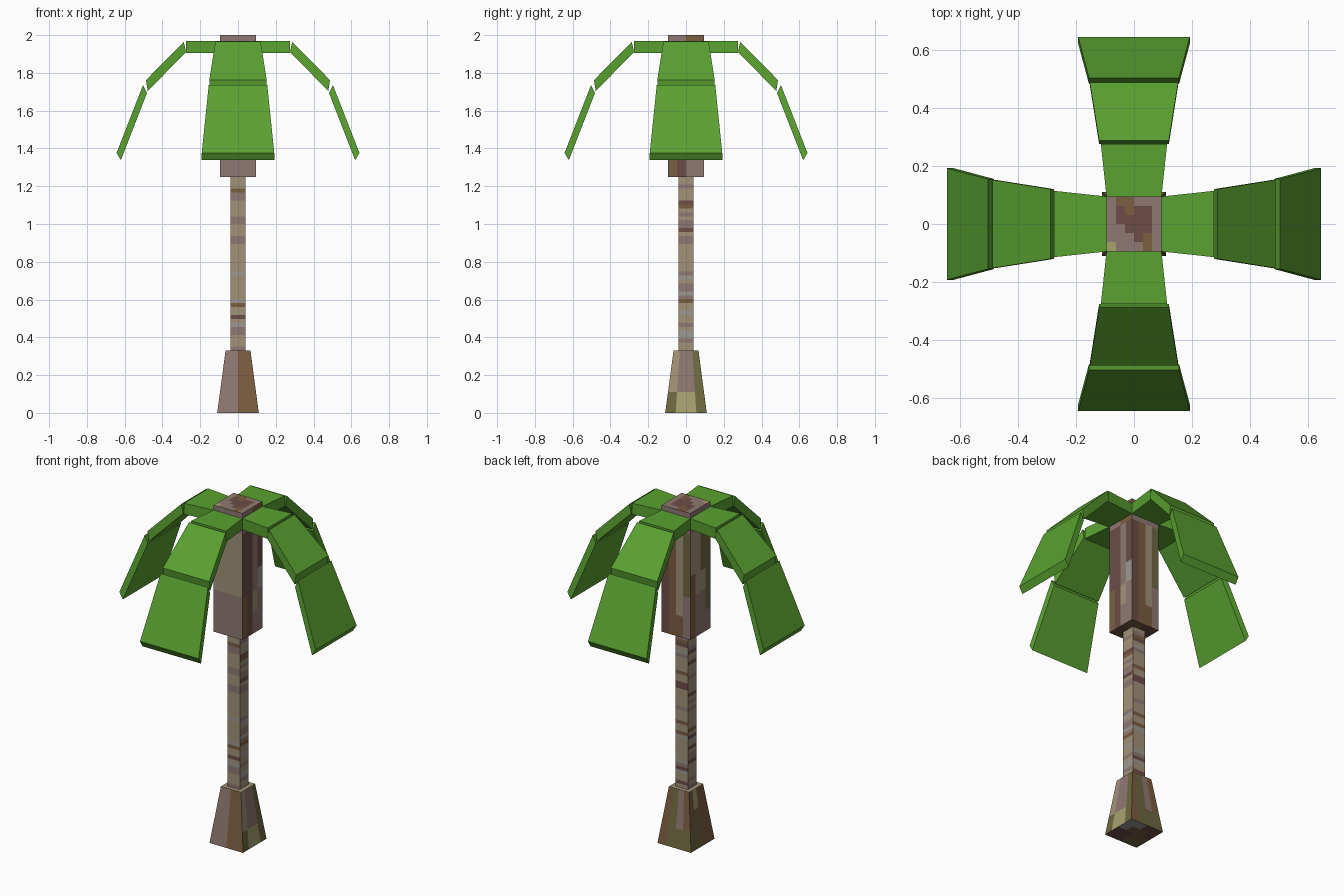
import bpy, bmesh, random
from math import pi
from mathutils import Matrix, Vector

if "Cube" in bpy.data.objects:
    bpy.data.objects.remove(bpy.data.objects["Cube"])

random.seed(4)


def srgb(r, g, b):
    return [((c / 255 + 0.055) / 1.055) ** 2.4 for c in (r, g, b)] + [1.0]


# Flat colours, keyed by one letter for the bark patterns
PALETTE = {
    "m": ("bark mauve", srgb(144, 121, 115)),
    "t": ("bark tan", srgb(162, 146, 121)),
    "b": ("bark brown", srgb(124, 93, 64)),
    "r": ("bark maroon", srgb(108, 77, 71)),
    "o": ("bark olive", srgb(110, 104, 64)),
    "k": ("bark khaki", srgb(168, 161, 111)),
    "g": ("bark grey", srgb(158, 152, 146)),
}
BARK = []
for label, colour in PALETTE.values():
    mat = bpy.data.materials.new(label)
    mat.diffuse_color = colour
    mat.use_nodes = True
    mat.node_tree.nodes["Principled BSDF"].inputs["Base Color"].default_value = mat.diffuse_color
    BARK.append(mat)
LEAF = bpy.data.materials.new("leaf green")
LEAF.diffuse_color = srgb(90, 162, 49)
LEAF.use_nodes = True
LEAF.node_tree.nodes["Principled BSDF"].inputs["Base Color"].default_value = LEAF.diffuse_color
KEYS = list(PALETTE)


def finish(bm, name, mats):
    bmesh.ops.remove_doubles(bm, verts=bm.verts, dist=1e-5)
    bmesh.ops.recalc_face_normals(bm, faces=bm.faces)
    mesh = bpy.data.meshes.new(name)
    bm.to_mesh(mesh)
    bm.free()
    for mat in mats:
        mesh.materials.append(mat)
    ob = bpy.data.objects.new(name, mesh)
    bpy.context.collection.objects.link(ob)
    return ob


def patch(bm, rows, point):
    """Grid of coloured cells; rows are letter strings listed top to bottom."""
    n, m = len(rows), len(rows[0])
    grid = [[bm.verts.new(point(i / m, 1 - j / n)) for i in range(m + 1)]
            for j in range(n + 1)]
    for j, row in enumerate(rows):
        for i, key in enumerate(row):
            f = bm.faces.new((grid[j][i], grid[j + 1][i],
                              grid[j + 1][i + 1], grid[j][i + 1]))
            f.material_index = KEYS.index(key)


def column(name, w0, w1, z0, z1, sides, top, bottom):
    """Square tapered post; sides run front, right, back, left."""
    bm = bmesh.new()
    for k, rows in enumerate(sides):
        turn = Matrix.Rotation(k * pi / 2, 3, "Z")

        def wall(u, v):
            w = w0 + (w1 - w0) * v
            return turn @ Vector(((2 * u - 1) * w, -w, z0 + (z1 - z0) * v))
        patch(bm, rows, wall)
    for rows, w, z in ((top, w1, z1), (bottom, w0, z0)):
        patch(bm, rows, lambda u, v: Vector(((2 * u - 1) * w, (2 * v - 1) * w, z)))
    return finish(bm, name, BARK)


# Flared base
column("trunk_base", 0.11, 0.066, 0, 0.33,
       [["mmbb", "mmbb", "mmbb"],
        ["tmmo", "tmmo", "okko"],
        ["bomb", "bomb", "booo"],
        ["bkbb", "bobb", "oobb"]],
       ["tttt"] * 4, ["rrgg", "rbbg", "bbrr", "oorr"])

# Thin trunk with random bark rings
RINGS = 44
column("trunk", 0.041, 0.041, 0.33, 1.25,
       [[random.choice("ttttttmmmrgb") for _ in range(RINGS)] for _ in range(4)],
       ["t"] * RINGS, ["t"] * RINGS)

# Thick crown block
column("trunk_crown", 0.094, 0.094, 1.25, 2.0,
       [["mmmm", "tttt", "tttt", "tttt", "mmmm", "mmmm"],
        ["mmbb", "rrmr", "rrmr", "rrmg", "brtm", "brmm"],
        ["mmmm", "rbto", "rbto", "rbto", "rbtm", "rbbm"],
        ["mmmm", "ttoo", "ttoo", "btto", "bmmo", "bmmm"]],
       ["mbbmmm", "mrbrrm", "mrrrrm", "mmrrrm", "mmmrbm", "kmmmbm"],
       ["rrbb", "rrbb", "mmrr", "mmrr"])

# Frond pieces: inner top, inner bottom, outer bottom, outer top as (r, z, half width)
PIECES = [
    [(0.09, 1.97, 0.094), (0.09, 1.905, 0.094), (0.275, 1.905, 0.114), (0.275, 1.97, 0.114)],
    [(0.287, 1.965, 0.12), (0.275, 1.91, 0.12), (0.478, 1.704, 0.152), (0.487, 1.762, 0.152)],
    [(0.503, 1.735, 0.155), (0.482, 1.693, 0.155), (0.62, 1.338, 0.192), (0.643, 1.376, 0.192)],
]
for k, side in enumerate(("front", "right", "back", "left")):
    bm = bmesh.new()
    turn = Matrix.Rotation(k * pi / 2, 3, "Z")
    for piece in PIECES:
        a, b = [[bm.verts.new(turn @ Vector((s * w, -r, z))) for r, z, w in piece]
                for s in (-1, 1)]
        bm.faces.new(a)
        bm.faces.new(b[::-1])
        for i in range(4):
            j = (i + 1) % 4
            bm.faces.new((a[j], a[i], b[i], b[j]))
    finish(bm, side + "_frond", [LEAF])
